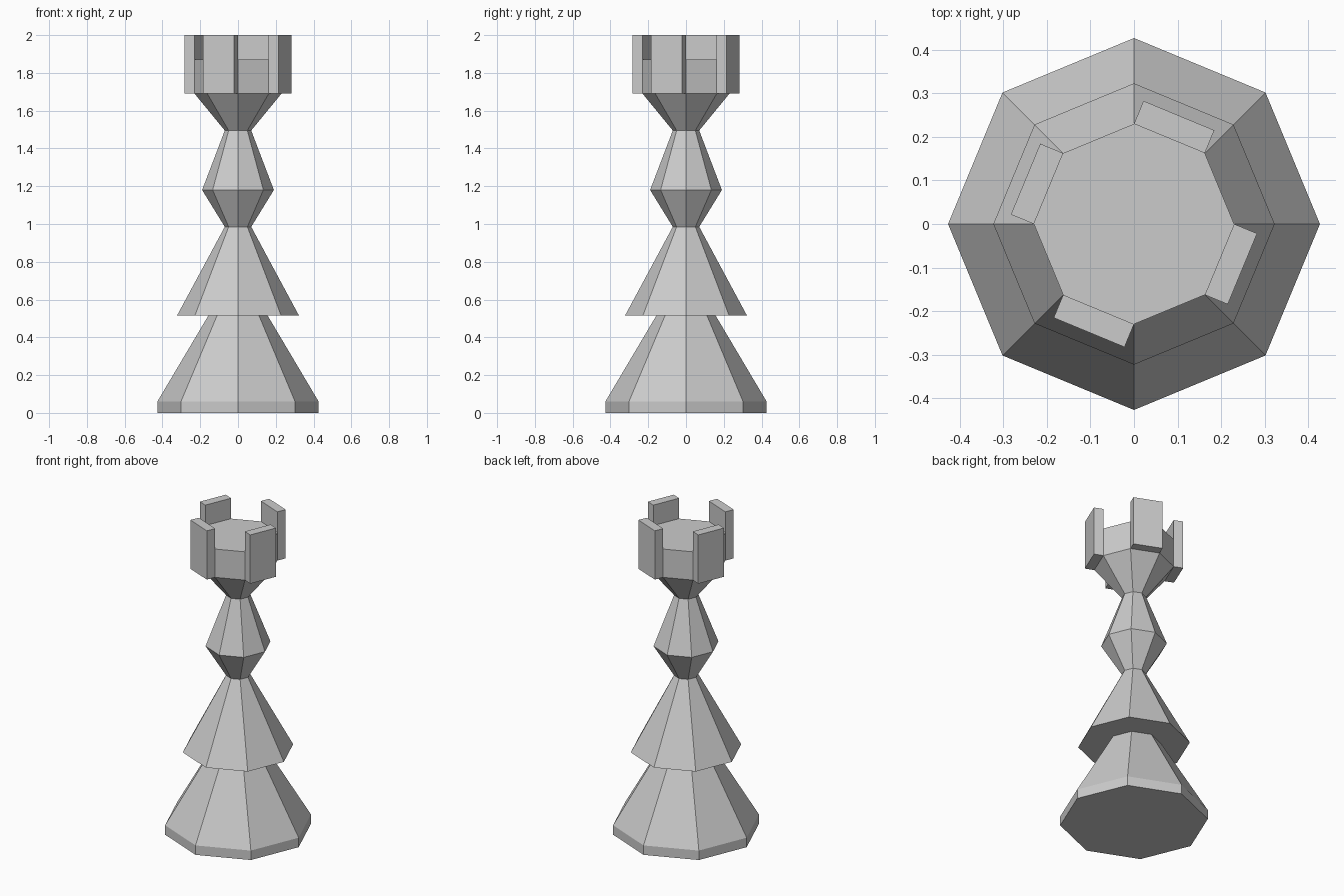
import bpy
import math
from mathutils import Vector

if "Cube" in bpy.data.objects:
    bpy.data.objects.remove(bpy.data.objects["Cube"])

SIDES = 8


def make_object(name, verts, faces):
    mesh = bpy.data.meshes.new(name)
    mesh.from_pydata(verts, [], faces)
    mesh.update()
    obj = bpy.data.objects.new(name, mesh)
    bpy.context.collection.objects.link(obj)
    return obj


def corner(radius, i, z):
    a = 2 * math.pi * i / SIDES
    return Vector((radius * math.cos(a), radius * math.sin(a), z))


# Turned octagonal body: flared foot, overhanging skirt, waist, knob, turret
profile = [
    (0.427, 0.0), (0.427, 0.06), (0.157, 0.515), (0.323, 0.515),
    (0.07, 0.985), (0.19, 1.18), (0.07, 1.495), (0.23, 1.69), (0.23, 1.87),
]
verts = [corner(r, i, z) for r, z in profile for i in range(SIDES)]
faces = [list(reversed(range(SIDES)))]
for ring in range(len(profile) - 1):
    low, high = ring * SIDES, (ring + 1) * SIDES
    for i in range(SIDES):
        j = (i + 1) % SIDES
        faces.append([low + i, low + j, high + j, high + i])
faces.append(list(range(len(verts) - SIDES, len(verts))))
make_object("tower_body", verts, faces)

# Battlements: slabs standing off every other turret face
THICKNESS = 0.057
for n, i in enumerate(range(1, SIDES, 2), 1):
    a, b = corner(0.23, i, 1.69), corner(0.23, i + 1, 1.69)
    mid = math.pi * (2 * i + 1) / SIDES
    out = Vector((math.cos(mid), math.sin(mid), 0)) * THICKNESS
    bottom = [a, a + out, b + out, b]
    top = [p + Vector((0, 0, 0.31)) for p in bottom]
    make_object(f"battlement_{n}", bottom + top, [
        (3, 2, 1, 0), (4, 5, 6, 7), (0, 1, 5, 4),
        (1, 2, 6, 5), (2, 3, 7, 6), (3, 0, 4, 7)])
